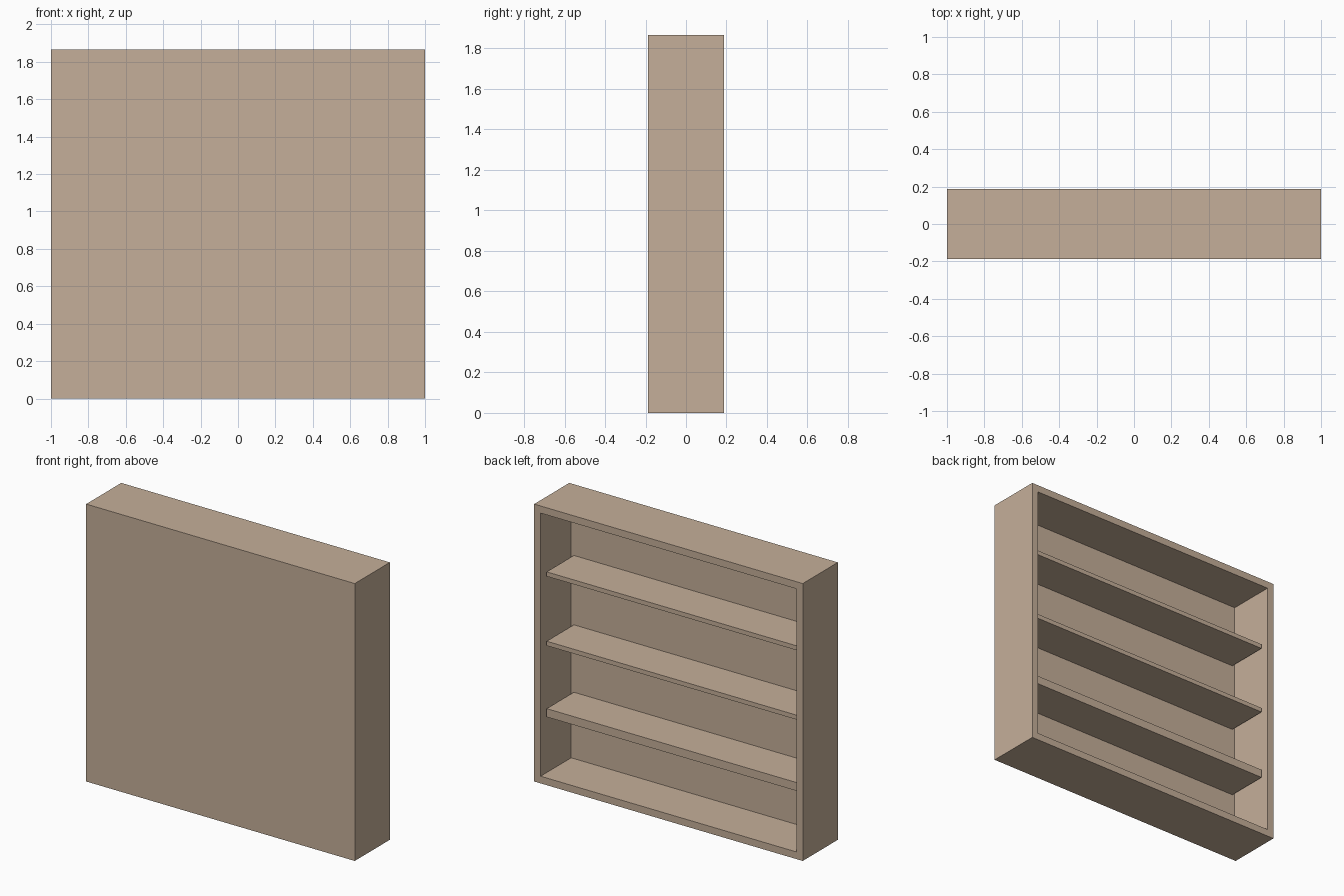
import bpy
import bmesh
from mathutils import Matrix, Vector

cube = bpy.data.objects.get("Cube")
if cube:
    bpy.data.objects.remove(cube, do_unlink=True)

WIDTH, DEPTH, HEIGHT = 2.0, 0.373, 1.867
FRAME = 0.068        # thickness of sides, top and bottom
PANEL = 0.048        # thickness of the closed panel on the front side
SETBACK = 0.036      # shelf edge behind the frame edge

# Single pale wood colour
wood = bpy.data.materials.new("pale_wood")
wood.use_nodes = True
colour = (0.56, 0.43, 0.32, 1.0)
wood.diffuse_color = colour
wood.node_tree.nodes["Principled BSDF"].inputs["Base Color"].default_value = colour


def box_mesh(size, centre):
    bm = bmesh.new()
    matrix = Matrix.Translation(centre) @ Matrix.Diagonal((*size, 1.0))
    bmesh.ops.create_cube(bm, size=1.0, matrix=matrix)
    return bm


def finish(bm, name):
    bmesh.ops.recalc_face_normals(bm, faces=bm.faces)
    mesh = bpy.data.meshes.new(name)
    bm.to_mesh(mesh)
    bm.free()
    mesh.materials.append(wood)
    obj = bpy.data.objects.new(name, mesh)
    bpy.context.collection.objects.link(obj)
    return obj


# Carcass: solid block hollowed out from the open side
bm = box_mesh((WIDTH, DEPTH, HEIGHT), (0, 0, HEIGHT / 2))
opening = max(bm.faces, key=lambda f: f.calc_center_median().y)
bmesh.ops.inset_individual(bm, faces=[opening], thickness=FRAME)
floor = bmesh.ops.extrude_discrete_faces(bm, faces=[opening])["faces"][0]
bmesh.ops.translate(bm, verts=floor.verts, vec=Vector((0, PANEL - DEPTH, 0)))
finish(bm, "carcass")

# Shelves: evenly spaced, the lowest one thicker
y_panel = -DEPTH / 2 + PANEL
y_edge = DEPTH / 2 - SETBACK
shelves = (("lower_shelf", 1, 0.056), ("middle_shelf", 2, 0.03), ("upper_shelf", 3, 0.03))
for name, step, thickness in shelves:
    size = (WIDTH - 2 * FRAME, y_edge - y_panel, thickness)
    finish(box_mesh(size, (0, (y_edge + y_panel) / 2, HEIGHT * step / 4)), name)
